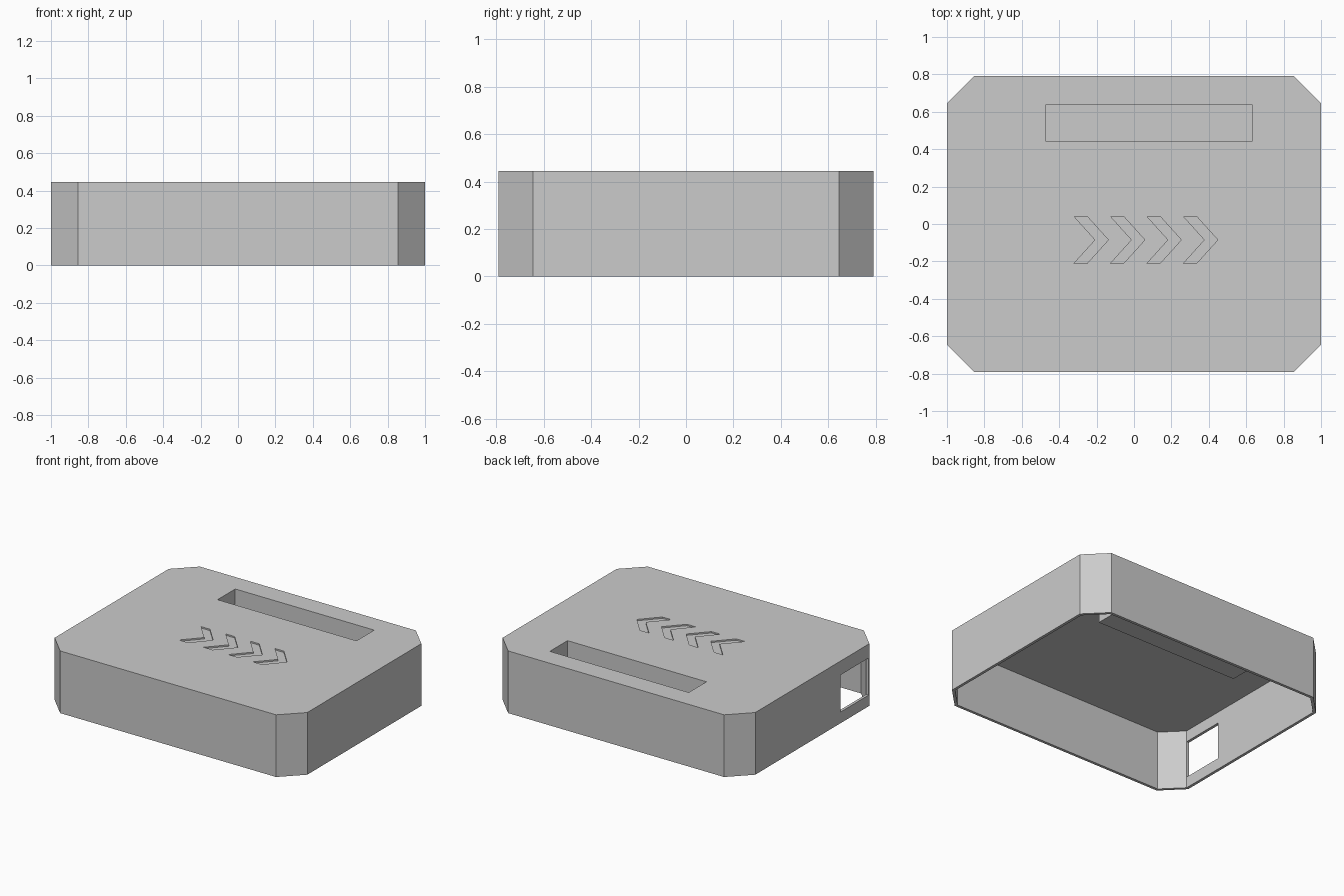
import bpy
import bmesh

if "Cube" in bpy.data.objects:
    bpy.data.objects.remove(bpy.data.objects["Cube"], do_unlink=True)

HX, HY, HEIGHT, CHAMFER = 1.0, 0.79, 0.445, 0.145
WALL = 0.02

grey = bpy.data.materials.new("plain grey")
grey.use_nodes = True
colour = (0.6, 0.6, 0.6, 1)
grey.diffuse_color = colour
grey.node_tree.nodes["Principled BSDF"].inputs["Base Color"].default_value = colour


def prism(name, outline, z0, z1):
    """Extrude a counter-clockwise outline from z0 to z1."""
    bm = bmesh.new()
    face = bm.faces.new([bm.verts.new((x, y, z0)) for x, y in outline])
    top = bmesh.ops.extrude_face_region(bm, geom=[face])["geom"]
    verts = [v for v in top if isinstance(v, bmesh.types.BMVert)]
    bmesh.ops.translate(bm, vec=(0, 0, z1 - z0), verts=verts)
    bmesh.ops.recalc_face_normals(bm, faces=bm.faces)
    mesh = bpy.data.meshes.new(name)
    bm.to_mesh(mesh)
    bm.free()
    mesh.materials.append(grey)
    obj = bpy.data.objects.new(name, mesh)
    bpy.context.collection.objects.link(obj)
    return obj


def rectangle(x0, x1, y0, y1):
    return [(x0, y0), (x1, y0), (x1, y1), (x0, y1)]


def octagon(hx, hy, c):
    return [(-hx + c, -hy), (hx - c, -hy), (hx, -hy + c), (hx, hy - c),
            (hx - c, hy), (-hx + c, hy), (-hx, hy - c), (-hx, -hy + c)]


def cut(target, cutter):
    """Subtract the cutter, then discard it."""
    cutter.hide_render = True
    mod = target.modifiers.new("cut", "BOOLEAN")
    mod.operation = "DIFFERENCE"
    mod.solver = "EXACT"
    mod.object = cutter
    bpy.context.view_layer.objects.active = target
    bpy.ops.object.modifier_apply(modifier=mod.name)
    bpy.data.objects.remove(cutter, do_unlink=True)


# Chamfered cover
cover = prism("cover_shell", octagon(HX, HY, CHAMFER), 0, HEIGHT)

# Open underside, leaving the walls and floor of the slot pocket hanging inside
x0, x1, y0, y1 = -0.47, 0.63, 0.44, 0.64
pocket_floor = 0.185
cavity = prism("cavity_cutter",
               octagon(HX - WALL, HY - WALL, CHAMFER - 0.586 * WALL),
               -0.1, HEIGHT - WALL)
cut(cavity, prism("pocket_keeper",
                  rectangle(x0 - WALL, x1 + WALL, y0 - WALL, y1 + WALL),
                  pocket_floor - WALL, HEIGHT + 0.1))
cut(cover, cavity)

# Long slot in the top
cut(cover, prism("slot_cutter", rectangle(x0, x1, y0, y1), pocket_floor, HEIGHT + 0.1))

# Side port
cut(cover, prism("port_cutter", rectangle(-1.1, -0.96, -0.637, -0.32), 0.08, 0.345))

# Row of four shallow engraved arrows
ARM, THICK, MID = 0.125, 0.07, -0.085
for i in range(4):
    x = -0.32 + 0.195 * i
    tip = x + 0.113
    arrow = [(x, MID - ARM), (x + THICK, MID - ARM), (tip + THICK, MID),
             (x + THICK, MID + ARM), (x, MID + ARM), (tip, MID)]
    cut(cover, prism("arrow_cutter", arrow, HEIGHT - 0.01, HEIGHT + 0.1))
